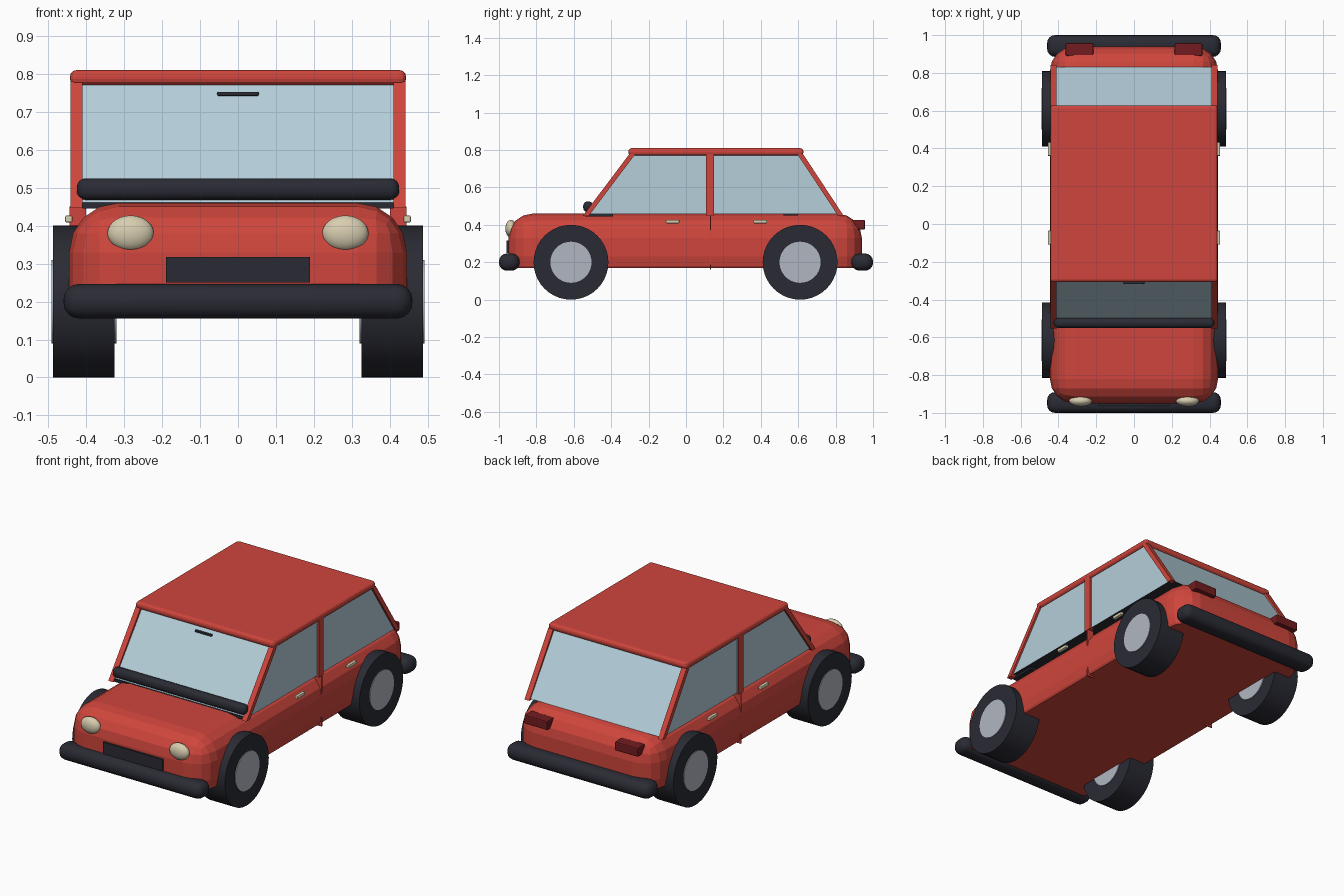
import bpy, bmesh, math
from mathutils import Matrix, Vector

old = bpy.data.objects.get("Cube")
if old:
    bpy.data.objects.remove(old, do_unlink=True)


def material(name, rgb):
    m = bpy.data.materials.new(name)
    m.use_nodes = True
    m.diffuse_color = (*rgb, 1)
    bsdf = m.node_tree.nodes["Principled BSDF"]
    bsdf.inputs["Base Color"].default_value = (*rgb, 1)
    bsdf.inputs["Roughness"].default_value = 0.6
    return m


RED = material("red paint", (0.62, 0.06, 0.045))
DARK = material("dark rubber", (0.023, 0.024, 0.034))
GLASS = material("window blue", (0.46, 0.62, 0.70))
SILVER = material("wheel silver", (0.44, 0.47, 0.53))
CREAM = material("lamp cream", (0.68, 0.61, 0.43))
TAIL = material("tail light red", (0.17, 0.012, 0.014))


def finish(name, bm, *mats, smooth=False):
    bmesh.ops.recalc_face_normals(bm, faces=bm.faces)
    me = bpy.data.meshes.new(name)
    bm.to_mesh(me)
    bm.free()
    for m in mats:
        me.materials.append(m)
    ob = bpy.data.objects.new(name, me)
    bpy.context.collection.objects.link(ob)
    if smooth:
        bpy.ops.object.select_all(action="DESELECT")
        ob.select_set(True)
        bpy.context.view_layer.objects.active = ob
        bpy.ops.object.shade_smooth_by_angle(angle=math.radians(40))
    return ob


def box_mesh(x, y, z, bevel=0, segments=3):
    bm = bmesh.new()
    bmesh.ops.create_cube(bm, size=1)
    for v in bm.verts:
        v.co = Vector([lo + (c + 0.5) * (hi - lo) for c, (lo, hi) in zip(v.co, (x, y, z))])
    if bevel:
        bmesh.ops.bevel(bm, geom=bm.edges[:], offset=bevel, segments=segments,
                        profile=0.5, affect="EDGES")
    return bm


def box(name, x, y, z, mat, bevel=0, segments=3, smooth=False):
    return finish(name, box_mesh(x, y, z, bevel, segments), mat, smooth=smooth)


def prism(name, outline, x0, x1, *mats):
    """Extrude a (y, z) outline sideways from x0 to x1."""
    bm = bmesh.new()
    face = bm.faces.new([bm.verts.new((x0, y, z)) for y, z in outline])
    out = bmesh.ops.extrude_face_region(bm, geom=[face])["geom"]
    bmesh.ops.translate(bm, vec=(x1 - x0, 0, 0),
                        verts=[g for g in out if isinstance(g, bmesh.types.BMVert)])
    return finish(name, bm, *mats)


def drum(name, x0, x1, y, z, r, mat, sides=40):
    bm = bmesh.new()
    bmesh.ops.create_cone(bm, cap_ends=True, segments=sides, radius1=r, radius2=r,
                          depth=abs(x1 - x0))
    bm.transform(Matrix.Translation(((x0 + x1) / 2, y, z)) @ Matrix.Rotation(math.pi / 2, 4, "Y"))
    return finish(name, bm, mat, smooth=True)


# Rounded lower body, cut flat underneath
bm = box_mesh((-0.445, 0.445), (-0.95, 0.94), (0.10, 0.46), 0.13, 4)
cut = bmesh.ops.bisect_plane(bm, geom=bm.verts[:] + bm.edges[:] + bm.faces[:],
                             plane_co=(0, 0, 0.17), plane_no=(0, 0, -1), clear_outer=True)
bmesh.ops.contextual_create(bm, geom=[g for g in cut["geom_cut"]
                                      if isinstance(g, bmesh.types.BMEdge)])
finish("body", bm, RED)

# Glass cabin with a dark floor
cabin = prism("cabin_glass", [(-0.535, 0.457), (-0.285, 0.78), (0.61, 0.78), (0.83, 0.457)],
              -0.43, 0.43, GLASS, DARK)
for p in cabin.data.polygons:
    p.material_index = int(p.normal.z < -0.9)

box("roof", (-0.443, 0.443), (-0.308, 0.628), (0.77, 0.81), RED, 0.017)
box("cowl", (-0.41, 0.41), (-0.54, -0.39), (0.445, 0.461), DARK)
box("rear_shelf", (-0.41, 0.41), (0.52, 0.60), (0.45, 0.461), DARK)
box("windscreen_roll", (-0.425, 0.425), (-0.55, -0.496), (0.468, 0.525), DARK, 0.024, 4, True)
box("mirror", (-0.055, 0.055), (-0.318, -0.29), (0.742, 0.753), DARK, 0.004, 2)
box("grille", (-0.19, 0.19), (-0.96, -0.9), (0.25, 0.317), DARK)

# Bumpers
for name, y in (("front_bumper", (-1.0, -0.89)), ("rear_bumper", (0.885, 1.0))):
    box(name, (-0.46, 0.46), y, (0.155, 0.247), DARK, 0.042, 4, True)

# Parts found on both sides
for side, s in (("left", 1), ("right", -1)):
    def span(a, b):
        return tuple(sorted((s * a, s * b)))

    x0, x1 = span(0.41, 0.441)
    prism(side + "_front_post", [(-0.552, 0.447), (-0.52, 0.447), (-0.27, 0.78), (-0.302, 0.78)],
          x0, x1, RED)
    prism(side + "_rear_post", [(0.812, 0.45), (0.842, 0.45), (0.625, 0.78), (0.594, 0.78)],
          x0, x1, RED)
    box(side + "_middle_post", (x0, x1), (0.107, 0.151), (0.45, 0.78), RED)
    box(side + "_door_seam", span(0.40, 0.4445), (0.127, 0.134), (0.16, 0.45), RED)

    for end, y in (("front", -0.072), ("rear", 0.397)):
        box(f"{side}_{end}_handle", span(0.436, 0.456), (y - 0.037, y + 0.037),
            (0.408, 0.427), CREAM, 0.005, 2)

    for end, y in (("front", -0.615), ("rear", 0.61)):
        drum(f"{side}_{end}_tire", s * 0.325, s * 0.487, y, 0.2, 0.2, DARK)
        drum(f"{side}_{end}_hub", s * 0.32, s * 0.491, y, 0.2, 0.11, SILVER)

    # Oval headlight
    bm = bmesh.new()
    bmesh.ops.create_uvsphere(bm, u_segments=24, v_segments=14, radius=1)
    bm.transform(Matrix.Translation((s * 0.283, -0.936, 0.38))
                 @ Matrix.Diagonal((0.061, 0.03, 0.047, 1)))
    finish(side + "_headlight", bm, CREAM, smooth=True)

    box(side + "_tail_light", span(0.215, 0.362), (0.89, 0.957), (0.375, 0.427), TAIL, 0.006, 2)
